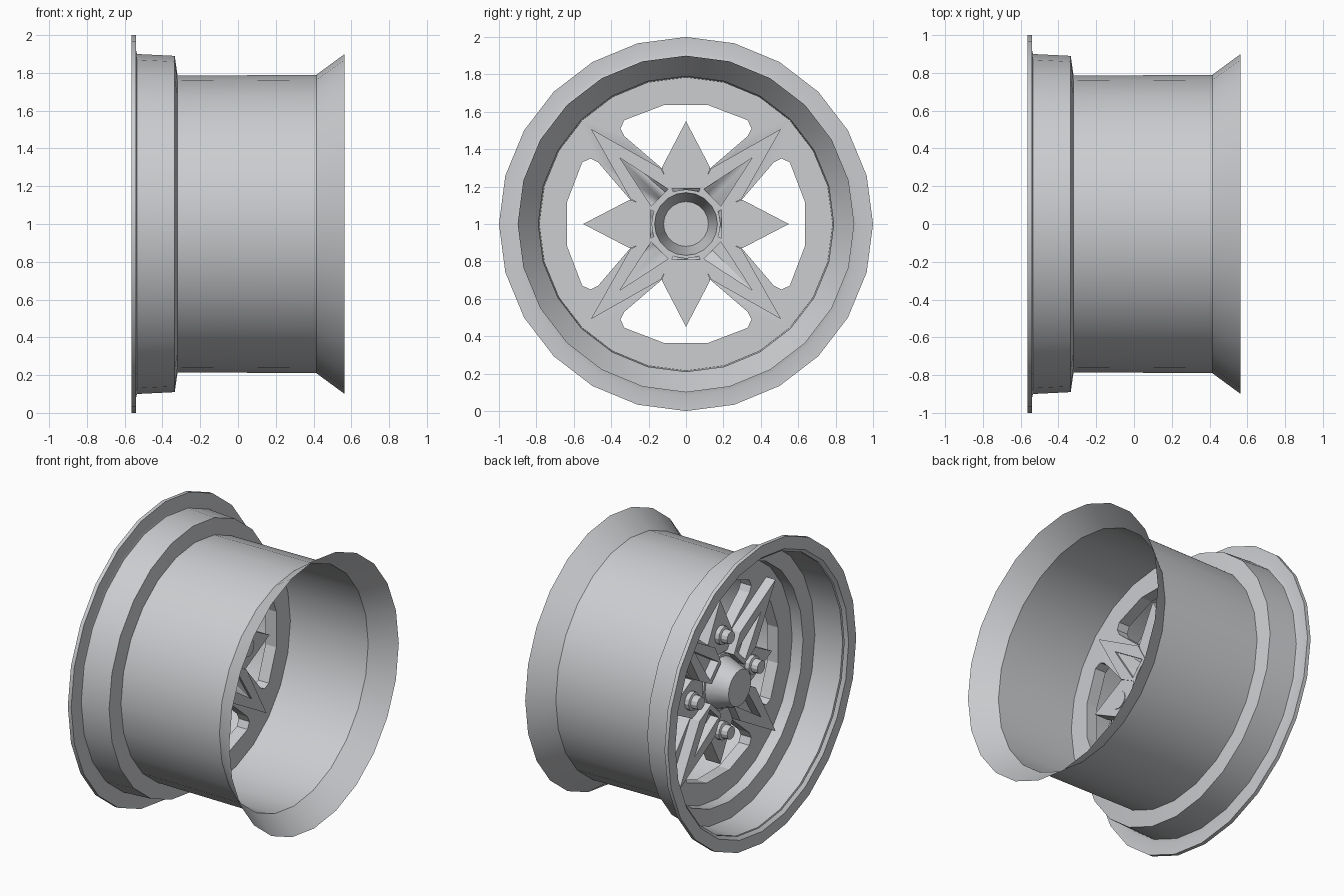
import bpy, bmesh, math
from mathutils import Matrix, Vector

if "Cube" in bpy.data.objects:
    bpy.data.objects.remove(bpy.data.objects["Cube"], do_unlink=True)

metal = bpy.data.materials.new("grey_metal")
metal.use_nodes = True
metal.diffuse_color = (0.6, 0.61, 0.63, 1)
metal.node_tree.nodes["Principled BSDF"].inputs["Base Color"].default_value = (0.6, 0.61, 0.63, 1)

AXLE = Vector((0, 0, 1))


def finish(name, bm, smooth=True):
    """Turn a bmesh into an object centred on the axle."""
    bmesh.ops.remove_doubles(bm, verts=bm.verts, dist=1e-5)
    bmesh.ops.recalc_face_normals(bm, faces=bm.faces)
    mesh = bpy.data.meshes.new(name)
    bm.to_mesh(mesh)
    bm.free()
    mesh.materials.append(metal)
    ob = bpy.data.objects.new(name, mesh)
    bpy.context.collection.objects.link(ob)
    ob.location = AXLE
    if smooth:
        bpy.ops.object.select_all(action='DESELECT')
        ob.select_set(True)
        bpy.context.view_layer.objects.active = ob
        bpy.ops.object.shade_smooth_by_angle(angle=math.radians(28))
    return ob


def lathe(name, profile, steps, centre=(0, 0)):
    """Revolve (x, radius) points about a line parallel to x."""
    bm = bmesh.new()
    cy, cz = centre
    vs = [bm.verts.new((x, cy, cz + r)) for x, r in profile]
    es = [bm.edges.new(pair) for pair in zip(vs, vs[1:])]
    bmesh.ops.spin(bm, geom=vs + es, cent=(0, cy, cz), axis=(1, 0, 0),
                   angle=math.tau, steps=steps, use_duplicate=False)
    return finish(name, bm)


def loft(name, loops, angle):
    """Join equal-length (x, [(tangent, radial)]) loops, cap the ends, turn about the axle."""
    bm = bmesh.new()
    rings = [[bm.verts.new((x, t, r)) for t, r in pts] for x, pts in loops]
    for a, b in zip(rings, rings[1:]):
        for i in range(len(a)):
            j = (i + 1) % len(a)
            bm.faces.new((a[i], a[j], b[j], b[i]))
    bm.faces.new(rings[0])
    bm.faces.new(rings[-1])
    bmesh.ops.transform(bm, matrix=Matrix.Rotation(angle, 4, 'X'), verts=bm.verts)
    return finish(name, bm, smooth=False)


def mirrored(half):
    """Close a half outline across the radial centre line."""
    return half + [(-t, r) for t, r in reversed(half) if t > 0]


# Barrel with stepped front lip and flared back
lathe("rim_barrel", [(0.565, 0.9), (0.415, 0.79), (-0.32, 0.785), (-0.335, 0.89),
                     (-0.535, 0.9), (-0.54, 0.92), (-0.54, 1.0), (-0.565, 1.0),
                     (-0.565, 0.92), (-0.545, 0.9)], 24)

# Wheel disc with four windows and a centre bore
disc = lathe("wheel_disc", [(-0.24, 0), (-0.24, 0.785), (-0.16, 0.785), (-0.16, 0)], 24)
window = mirrored([(0.12, 0.635), (0.33, 0.555), (0.35, 0.51), (0.33, 0.47), (0.12, 0.29)])
quarters = [i * math.pi / 2 for i in range(4)]
cutters = [loft("window_cutter", [(-0.4, window), (0, window)], a) for a in quarters]
cutters.append(lathe("bore_cutter", [(-0.4, 0), (-0.4, 0.17), (0, 0.17), (0, 0)], 24))
for cutter in cutters:
    cutter.hide_render = True
    mod = disc.modifiers.new("cut", 'BOOLEAN')
    mod.operation = 'DIFFERENCE'
    mod.solver = 'EXACT'
    mod.object = cutter
    bpy.context.view_layer.objects.active = disc
    bpy.ops.object.modifier_apply(modifier=mod.name)
    bpy.data.objects.remove(cutter, do_unlink=True)

# Diagonal spikes with a pocket on each side, pointed pads and lug nuts
spike = mirrored([(0, 0.72), (0.115, 0.305), (0.075, 0.17)])
pocket = mirrored([(0, 0.5), (0.043, 0.3), (0.064, 0.2)])
pad = mirrored([(0, 0.55), (0.13, 0.3), (0.09, 0.19)])
for a in quarters:
    loft("diagonal_spike", [(-0.25, pocket), (-0.31, pocket), (-0.31, spike),
                            (-0.145, spike), (-0.145, pocket), (-0.19, pocket)],
         a + math.pi / 4)
    loft("lug_pad", [(-0.255, pad), (-0.15, pad)], a)
    spot = (-0.32 * math.sin(a), 0.32 * math.cos(a))
    lathe("lug_nut", [(-0.335, 0), (-0.335, 0.042), (-0.29, 0.045), (-0.285, 0.06),
                      (-0.145, 0.06), (-0.145, 0)], 12, spot)

# Hub cap, hollow from behind
lathe("hub_cap", [(-0.4, 0), (-0.4, 0.12), (-0.26, 0.168), (-0.26, 0.185), (-0.14, 0.185),
                  (-0.14, 0.168), (-0.36, 0.12), (-0.36, 0)], 20)
